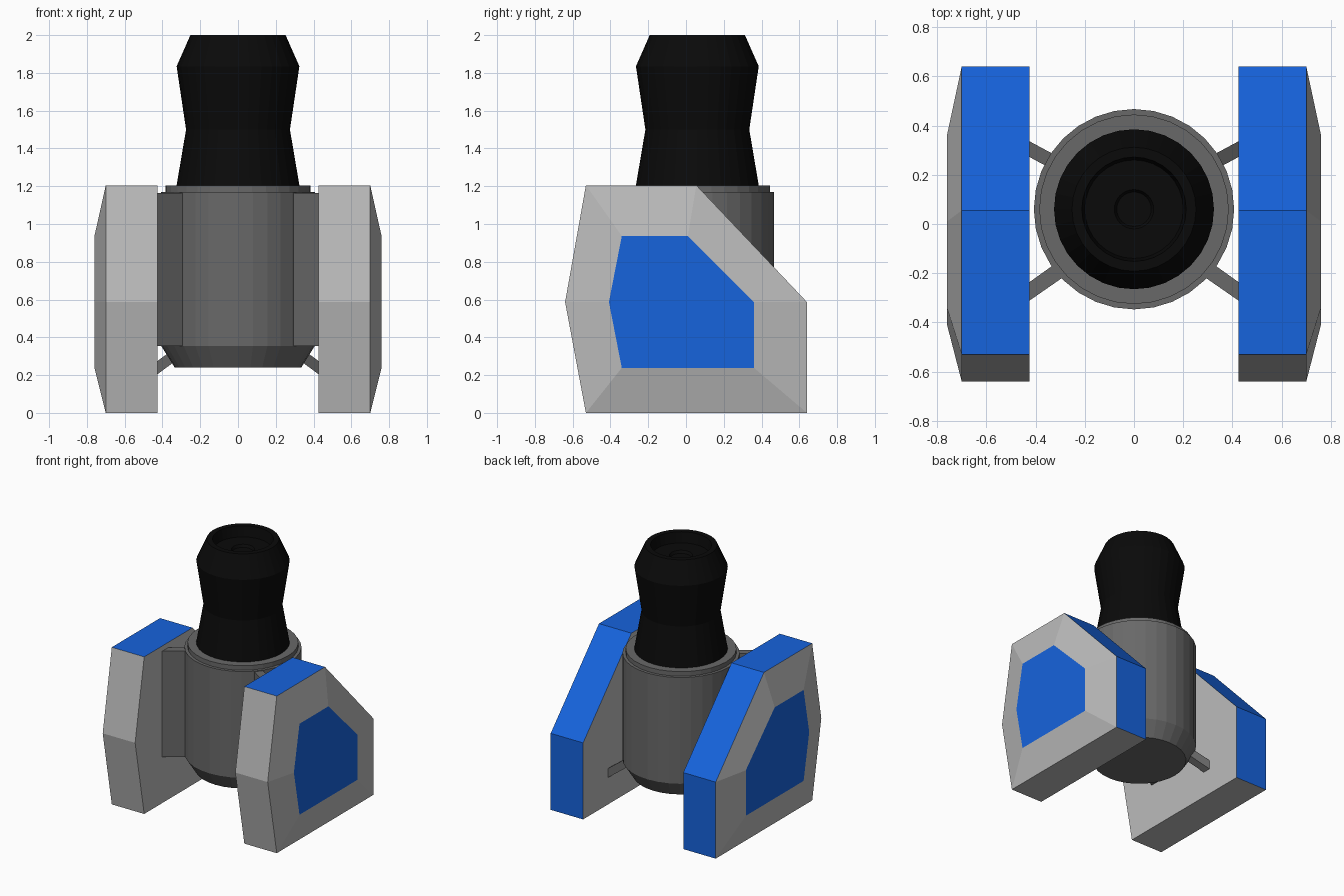
import bpy, bmesh, math
from mathutils import Vector

if "Cube" in bpy.data.objects:
    bpy.data.objects.remove(bpy.data.objects["Cube"])


def material(name, color):
    m = bpy.data.materials.new(name)
    m.diffuse_color = (*color, 1)
    m.use_nodes = True
    m.node_tree.nodes["Principled BSDF"].inputs["Base Color"].default_value = m.diffuse_color
    return m


BLUE = material("blue_paint", (0.008, 0.125, 0.72))
BLACK = material("black_rubber", (0.003, 0.003, 0.003))
GREY = material("grey_metal", (0.14, 0.14, 0.14))
LIGHT = material("light_grey_metal", (0.5, 0.5, 0.5))
AXIS_Y = 0.06


def finish(bm, name, mats):
    bmesh.ops.recalc_face_normals(bm, faces=bm.faces)
    mesh = bpy.data.meshes.new(name)
    bm.to_mesh(mesh)
    bm.free()
    for m in mats:
        mesh.materials.append(m)
    ob = bpy.data.objects.new(name, mesh)
    bpy.context.collection.objects.link(ob)
    return ob


def lathe(name, profile, mat, segments=32):
    """Closed turned solid from (radius, z) points, capped at both ends."""
    bm = bmesh.new()
    rings = []
    for r, z in profile:
        rings.append([bm.verts.new((r * math.cos(2 * math.pi * i / segments),
                                    AXIS_Y + r * math.sin(2 * math.pi * i / segments), z))
                      for i in range(segments)])
    for a, b in zip(rings, rings[1:]):
        for i in range(segments):
            j = (i + 1) % segments
            bm.faces.new((a[i], a[j], b[j], b[i]))
    bm.faces.new(rings[0])
    bm.faces.new(rings[-1])
    return finish(bm, name, [mat])


def loft(name, sections, mats):
    """Solid skinned between matching cross-sections."""
    bm = bmesh.new()
    rings = [[bm.verts.new(p) for p in s] for s in sections]
    n = len(rings[0])
    for a, b in zip(rings, rings[1:]):
        for i in range(n):
            j = (i + 1) % n
            bm.faces.new((a[i], a[j], b[j], b[i]))
    bm.faces.new(rings[0])
    bm.faces.new(rings[-1])
    return bm


def side(s):
    return "right" if s > 0 else "left"


# Central canister with chamfered base and stepped lid
lathe("canister", [(0.335, 0.24), (0.407, 0.355), (0.407, 1.17),
                   (0.385, 1.17), (0.385, 1.205), (0.31, 1.205)], GREY)

# Waisted nozzle with a hollow mouth
lathe("nozzle", [(0.325, 1.19), (0.325, 1.205), (0.275, 1.50), (0.325, 1.835),
                 (0.252, 2.0), (0.212, 2.0), (0.2, 1.92), (0.08, 1.92),
                 (0.07, 1.90)], BLACK)

# Side pod outline and its smaller outer panel, as (y, z)
outline = [(-0.53, 0), (0.64, 0), (0.64, 0.587), (0.055, 1.205),
           (-0.53, 1.205), (-0.64, 0.587)]
panel = [(-0.34, 0.238), (0.36, 0.238), (0.36, 0.587), (0.01, 0.936),
         (-0.34, 0.936), (-0.408, 0.587)]

for s in (-1, 1):
    # Side pod: blue back, slope, top and outer panel
    bm = loft("pod", [[(s * 0.425, y, z) for y, z in outline],
                      [(s * 0.70, y, z) for y, z in outline],
                      [(s * 0.76, y, z) for y, z in panel]], [LIGHT, BLUE])
    bm.faces.ensure_lookup_table()
    for i in (1, 2, 3, len(bm.faces) - 1):
        bm.faces[i].material_index = 1
    finish(bm, side(s) + "_pod", [LIGHT, BLUE])

    # Tall front bracket plate
    plan = [(0.25, -0.19), (0.43, -0.315), (0.43, -0.24), (0.29, -0.14)]
    bm = loft("bracket", [[(s * x, y, z) for x, y in plan] for z in (0.355, 1.165)], [GREY])
    finish(bm, side(s) + "_front_bracket", [GREY])

    # Slanted rear lower strut
    ends = []
    for x, y, z in ((0.25, 0.21, 0.37), (0.43, 0.307, 0.237)):
        ends.append([(s * x, y + dy, z + dz) for dy, dz in
                     ((-0.032, -0.035), (0.032, -0.035), (0.032, 0.035), (-0.032, 0.035))])
    finish(loft("strut", ends, [GREY]), side(s) + "_rear_strut", [GREY])
